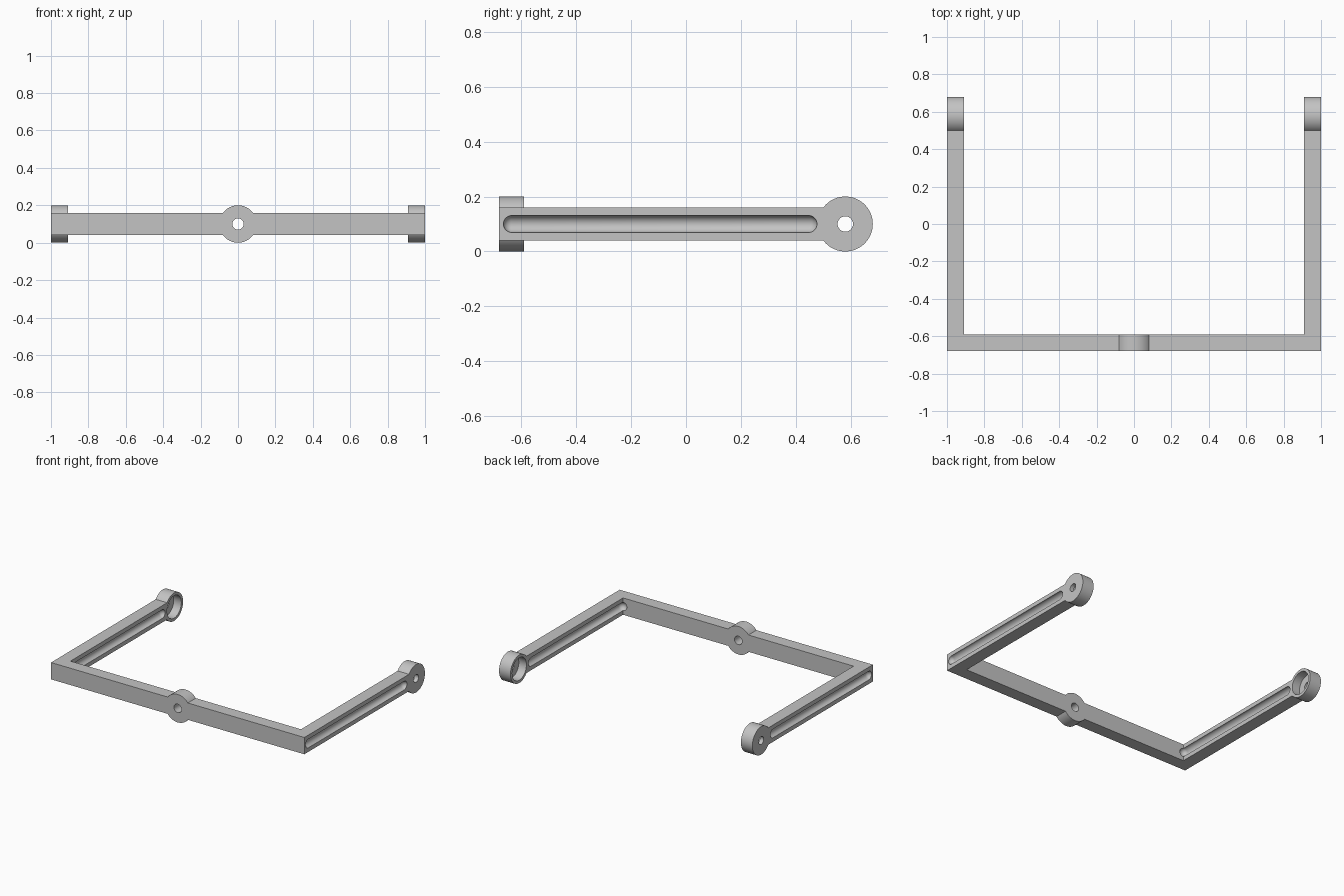
import bpy
import bmesh
from math import pi
from mathutils import Matrix, Vector

default = bpy.data.objects.get("Cube")
if default:
    bpy.data.objects.remove(default, do_unlink=True)

grey = bpy.data.materials.new("plain grey")
grey.use_nodes = True
colour = (0.55, 0.55, 0.55, 1)
grey.diffuse_color = colour
grey.node_tree.nodes["Principled BSDF"].inputs["Base Color"].default_value = colour

FRONT, BACK = -0.68, 0.58      # front face and eyelet centre
THICK, MID = 0.09, 0.1         # bar thickness and centre height


def finish(name, bm):
    mesh = bpy.data.meshes.new(name)
    bmesh.ops.recalc_face_normals(bm, faces=bm.faces)
    bm.to_mesh(mesh)
    bm.free()
    mesh.materials.append(grey)
    obj = bpy.data.objects.new(name, mesh)
    bpy.context.collection.objects.link(obj)
    return obj


def disc(name, axis, centre, radius, length, segments=64):
    bm = bmesh.new()
    turn = Vector((0, 0, 1)).rotation_difference(Vector(axis)).to_matrix().to_4x4()
    bmesh.ops.create_cone(bm, cap_ends=True, segments=segments, radius1=radius,
                          radius2=radius, depth=length,
                          matrix=Matrix.Translation(centre) @ turn)
    return finish(name, bm)


def capsule(name, x, start, end, radius):
    # A sphere stretched between its two middle rings
    bm = bmesh.new()
    bmesh.ops.create_uvsphere(bm, u_segments=32, v_segments=15, radius=radius)
    for v in bm.verts:
        v.co.z += (end - start - 2 * radius) / 2 * (1 if v.co.z > 0 else -1)
    bmesh.ops.transform(bm, verts=bm.verts, matrix=Matrix.Translation(
        (x, (start + end) / 2, MID)) @ Matrix.Rotation(pi / 2, 4, "X"))
    return finish(name, bm)


def combine(target, tool, operation):
    mod = target.modifiers.new(operation.lower(), "BOOLEAN")
    mod.operation, mod.solver, mod.object = operation, "EXACT", tool
    bpy.context.view_layer.objects.active = target
    bpy.ops.object.modifier_apply(modifier=mod.name)
    bpy.data.objects.remove(tool, do_unlink=True)


# U-shaped bar, extruded from its plan outline
bm = bmesh.new()
inner = 1 - THICK
outline = [(-1, FRONT), (1, FRONT), (1, BACK), (inner, BACK),
           (inner, FRONT + THICK), (-inner, FRONT + THICK), (-inner, BACK), (-1, BACK)]
base = bm.faces.new([bm.verts.new((x, y, 0.04)) for x, y in outline])
top = bmesh.ops.extrude_face_region(bm, geom=[base])["geom"]
bmesh.ops.translate(bm, vec=(0, 0, 0.12),
                    verts=[g for g in top if isinstance(g, bmesh.types.BMVert)])
frame = finish("bracket_frame", bm)

# Round hub in the middle of the front bar
hub_centre = (0, FRONT + THICK / 2, MID)
combine(frame, disc("hub", (0, 1, 0), hub_centre, 0.1, THICK), "UNION")
combine(frame, disc("hub_hole", (0, 1, 0), hub_centre, 0.03, 0.3, 32), "DIFFERENCE")

# Eyelets at the arm ends, with inner recess, pin hole and side grooves
for side in (-1, 1):
    X = (1, 0, 0)
    centre = (side * (1 - THICK / 2), BACK, MID)
    combine(frame, disc("eyelet", X, centre, 0.1, THICK), "UNION")
    combine(frame, disc("recess", X, (side * (inner + 0.01), BACK, MID), 0.08, 0.1), "DIFFERENCE")
    combine(frame, disc("pin_hole", X, centre, 0.028, 0.3, 32), "DIFFERENCE")
    combine(frame, capsule("outer_groove", side * 1.001, -0.665, 0.477, 0.031), "DIFFERENCE")
    combine(frame, capsule("inner_groove", side * (inner - 0.001), -0.61, 0.477, 0.031), "DIFFERENCE")

bpy.ops.object.select_all(action="DESELECT")
frame.select_set(True)
bpy.context.view_layer.objects.active = frame
bpy.ops.object.shade_smooth_by_angle(angle=pi / 6)
